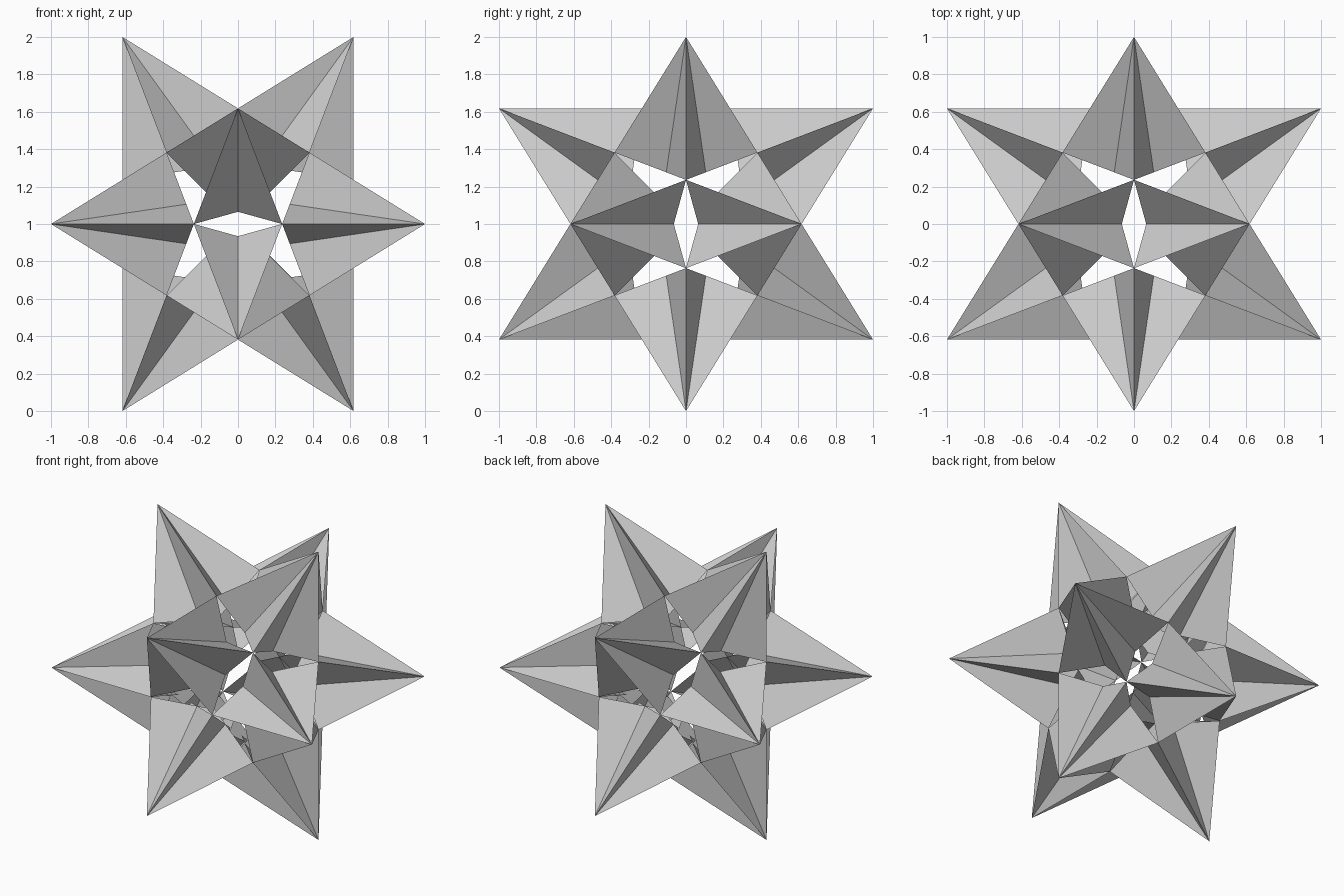
import bpy
import bmesh
from itertools import combinations
from mathutils import Vector

cube = bpy.data.objects.get("Cube")
if cube:
    bpy.data.objects.remove(cube, do_unlink=True)

G = (5 ** 0.5 - 1) / 2      # golden ratio, about 0.618
CENTRE = Vector((0, 0, 1))

# Single matte grey
grey = bpy.data.materials.new("light_grey")
grey.use_nodes = True
colour = (0.6, 0.6, 0.6, 1)
grey.diffuse_color = colour
grey.node_tree.nodes["Principled BSDF"].inputs["Base Color"].default_value = colour

# Twelve spike tips, on the corners of an icosahedron
tips = []
for a in (-1, 1):
    for b in (-G, G):
        tips += [Vector((a, b, 0)), Vector((0, a, b)), Vector((b, 0, a))]


def is_far(p, q):
    """True for tips joined by a long edge of the star."""
    return abs(p.dot(q) + G) < 0.01


def add_kite(bm, tip, left, right):
    """Corner of the large triangle tip-left-right, cut off as a kite."""
    side_a = tip.lerp(left, 1 - G)
    side_b = tip.lerp(right, 1 - G)
    inner = side_a.lerp(tip.lerp(right, G), 1 - G)
    corners = [tip, side_a, inner, side_b]
    normal = (side_a - tip).cross(inner - tip)
    if normal.dot(tip) < 0:
        corners.reverse()
    bm.faces.new([bm.verts.new(c + CENTRE) for c in corners])


# Each spike is five crossing kites, open at the base
for number, tip in enumerate(tips, 1):
    bm = bmesh.new()
    far_tips = [t for t in tips if is_far(tip, t)]
    for left, right in combinations(far_tips, 2):
        if is_far(left, right):
            add_kite(bm, tip, left, right)
    bmesh.ops.remove_doubles(bm, verts=bm.verts, dist=0.0001)
    mesh = bpy.data.meshes.new(f"spike_{number}")
    bm.to_mesh(mesh)
    bm.free()
    mesh.materials.append(grey)
    spike = bpy.data.objects.new(f"spike_{number}", mesh)
    bpy.context.collection.objects.link(spike)
